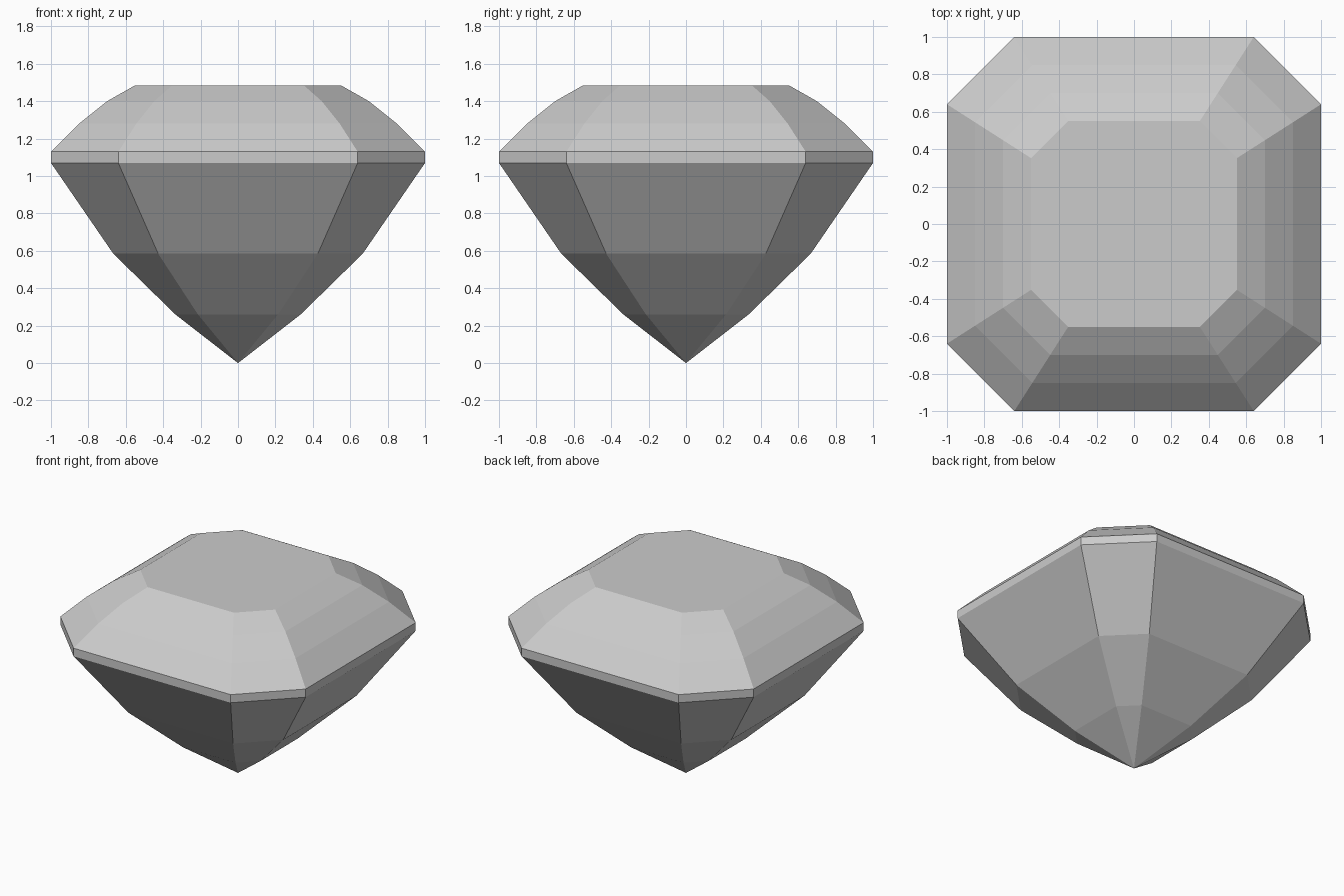
import bpy, bmesh

if "Cube" in bpy.data.objects:
    bpy.data.objects.remove(bpy.data.objects["Cube"])

CORNER = 0.64  # where the corner cut starts, as a share of the half width

# (half width, height) of each step, from the lowest pavilion step to the table
STEPS = [(0.335, 0.26), (0.667, 0.585), (1.0, 1.07), (1.0, 1.13),
         (0.85, 1.28), (0.70, 1.40), (0.55, 1.485)]


def octagon(bm, w, z):
    """Counter-clockwise ring of a square with cut corners."""
    c = w * CORNER
    xy = [(w, -c), (w, c), (c, w), (-c, w), (-w, c), (-w, -c), (-c, -w), (c, -w)]
    return [bm.verts.new((x, y, z)) for x, y in xy]


bm = bmesh.new()
rings = [octagon(bm, w, z) for w, z in STEPS]
culet = bm.verts.new((0, 0, 0))

# pavilion tip
for i in range(8):
    bm.faces.new((culet, rings[0][(i + 1) % 8], rings[0][i]))

# step facets of pavilion, girdle and crown
for low, high in zip(rings, rings[1:]):
    for i in range(8):
        j = (i + 1) % 8
        bm.faces.new((low[i], low[j], high[j], high[i]))

# flat table on top
bm.faces.new(rings[-1])
bmesh.ops.recalc_face_normals(bm, faces=bm.faces)

mesh = bpy.data.meshes.new("step_cut_gem")
bm.to_mesh(mesh)
bm.free()
gem = bpy.data.objects.new("step_cut_gem", mesh)
bpy.context.collection.objects.link(gem)
